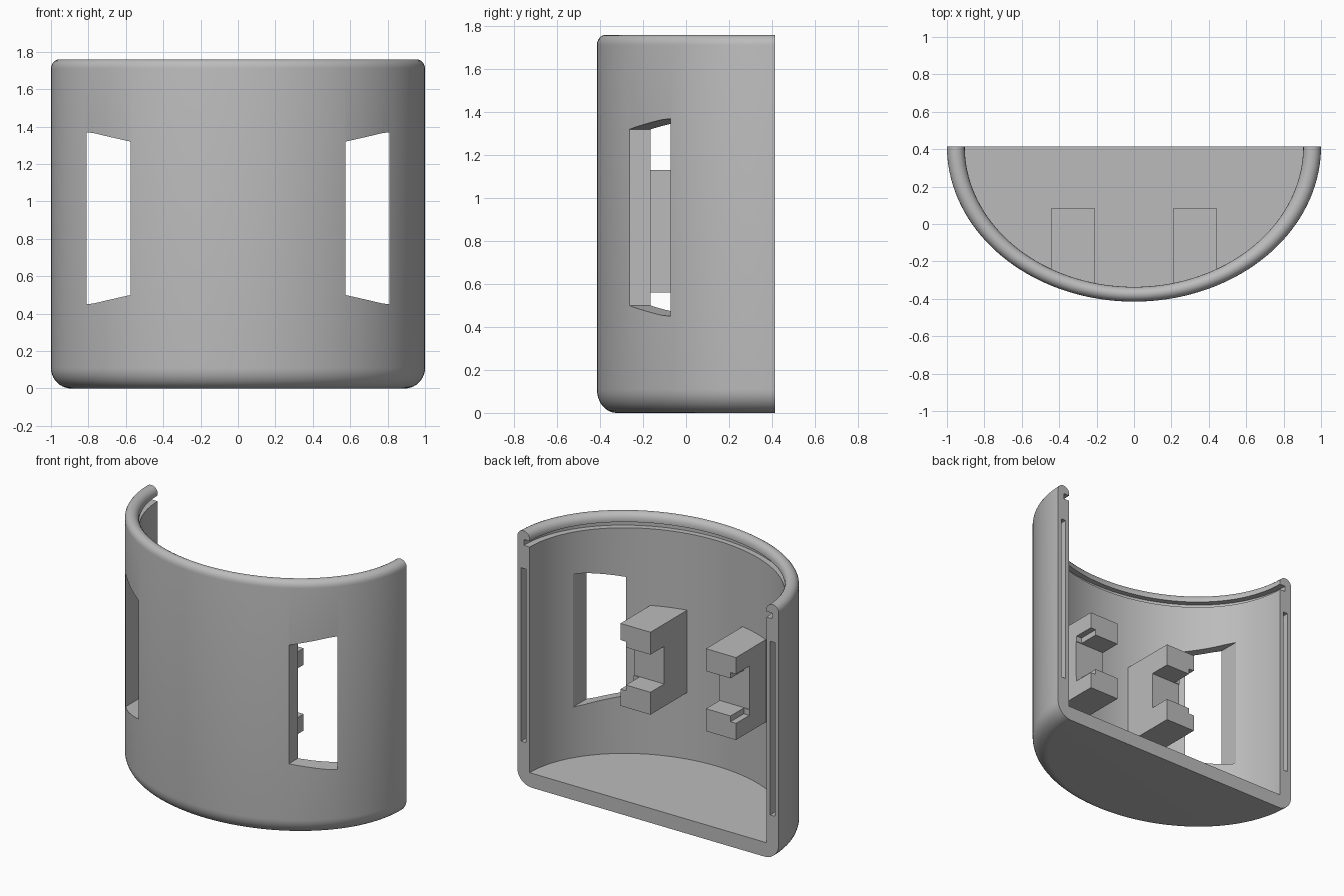
import bpy, bmesh
from math import sin, cos, pi, radians

if "Cube" in bpy.data.objects:
    bpy.data.objects.remove(bpy.data.objects["Cube"])

HEIGHT, DEPTH, BACK = 1.76, 0.83, 0.415   # shell height, ellipse depth, cut plane
WALL_IN = 0.905                           # inner wall radius before squashing
STEPS = 72

grey = bpy.data.materials.new("plain grey")
grey.use_nodes = True
grey.diffuse_color = (0.5, 0.5, 0.5, 1)
grey.node_tree.nodes["Principled BSDF"].inputs["Base Color"].default_value = (0.5, 0.5, 0.5, 1)


def finish(bm, name):
    bmesh.ops.recalc_face_normals(bm, faces=bm.faces)
    mesh = bpy.data.meshes.new(name)
    bm.to_mesh(mesh)
    bm.free()
    mesh.materials.append(grey)
    obj = bpy.data.objects.new(name, mesh)
    bpy.context.collection.objects.link(obj)
    return obj


def prism(name, points, place, low, high):
    """Extrude a 2D outline between two levels; place(u, v, w) gives the 3D point."""
    bm = bmesh.new()
    a, b = ([bm.verts.new(place(u, v, w)) for u, v in points] for w in (low, high))
    bm.faces.new(a)
    bm.faces.new(b)
    for i in range(len(points)):
        j = (i + 1) % len(points)
        bm.faces.new((a[i], a[j], b[j], b[i]))
    return finish(bm, name)


def arc(cx, cz, r, start, end, n=10):
    return [(cx + r * cos(radians(start + (end - start) * i / n)),
             cz + r * sin(radians(start + (end - start) * i / n))) for i in range(n + 1)]


def cut(obj, cutter):
    mod = obj.modifiers.new("cut", 'BOOLEAN')
    mod.operation, mod.solver, mod.object = 'DIFFERENCE', 'EXACT', cutter
    bpy.context.view_layer.objects.active = obj
    bpy.ops.object.modifier_apply(modifier=mod.name)
    bpy.data.objects.remove(cutter)


def half_shell():
    # Section: rounded base, rounded lip, lid groove, inner wall, floor
    lip = (1 - WALL_IN) / 2
    profile = [(0, 0)] + arc(0.89, 0.11, 0.11, -90, 0)
    profile += arc(1 - lip, HEIGHT - lip, lip, 0, 180)
    profile += [(WALL_IN, 1.7), (0.95, 1.7), (0.95, 1.66), (WALL_IN, 1.66), (WALL_IN, 0.1), (0, 0.1)]
    bm = bmesh.new()
    axis = {z: bm.verts.new((0, BACK, z)) for r, z in profile if r == 0}
    rings = []
    for s in range(STEPS + 1):
        t = pi * s / STEPS
        rings.append([axis[z] if r == 0 else
                      bm.verts.new((r * cos(t), BACK - DEPTH * r * sin(t), z)) for r, z in profile])
    for a, b in zip(rings, rings[1:]):
        for i in range(len(profile) - 1):
            quad = dict.fromkeys((a[i], a[i + 1], b[i + 1], b[i]))
            bm.faces.new(list(quad))
    # Flat back face of the cut
    bm.faces.new(rings[0][1:-1] + rings[-1][-2:0:-1])
    return finish(bm, "half_shell")


shell = half_shell()
window = [(0.575, 0.5), (0.69, 0.474), (0.77, 0.455), (0.81, 0.45),
          (0.81, 1.37), (0.77, 1.365), (0.69, 1.346), (0.575, 1.32)]
slot = [(0.935, 0.3), (0.97, 0.3), (0.97, 1.5), (0.935, 1.5)]

for side in (1, -1):
    def along_y(u, v, w):
        return (side * u, w, v)

    def along_x(u, v, w):
        return (side * w, u, v)

    # Side window and thin slot in the cut face
    cut(shell, prism("window_cutter", window, along_y, -0.6, 0.3))
    cut(shell, prism("slot_cutter", slot, along_y, 0.32, 0.5))

    # C-shaped bracket joined to the inner wall
    outline = [(-0.318, 0.56), (0.085, 0.56), (0.085, 0.715), (-0.065, 0.715),
               (-0.065, 0.975), (0.085, 0.975), (0.085, 1.13), (-0.318, 1.13)]
    bracket = prism("left_bracket" if side > 0 else "right_bracket", outline, along_x, 0.212, 0.442)
    # Small rebate on the outer corner of both arms
    rebate = [(-0.06, 0.675), (0.2, 0.675), (0.2, 1.015), (-0.06, 1.015)]
    cut(bracket, prism("rebate_cutter", rebate, along_x, 0.4, 0.5))

# Smooth the curved wall, keep edges crisp
bpy.ops.object.select_all(action='DESELECT')
shell.select_set(True)
bpy.context.view_layer.objects.active = shell
bpy.ops.object.shade_smooth_by_angle(angle=radians(30))
